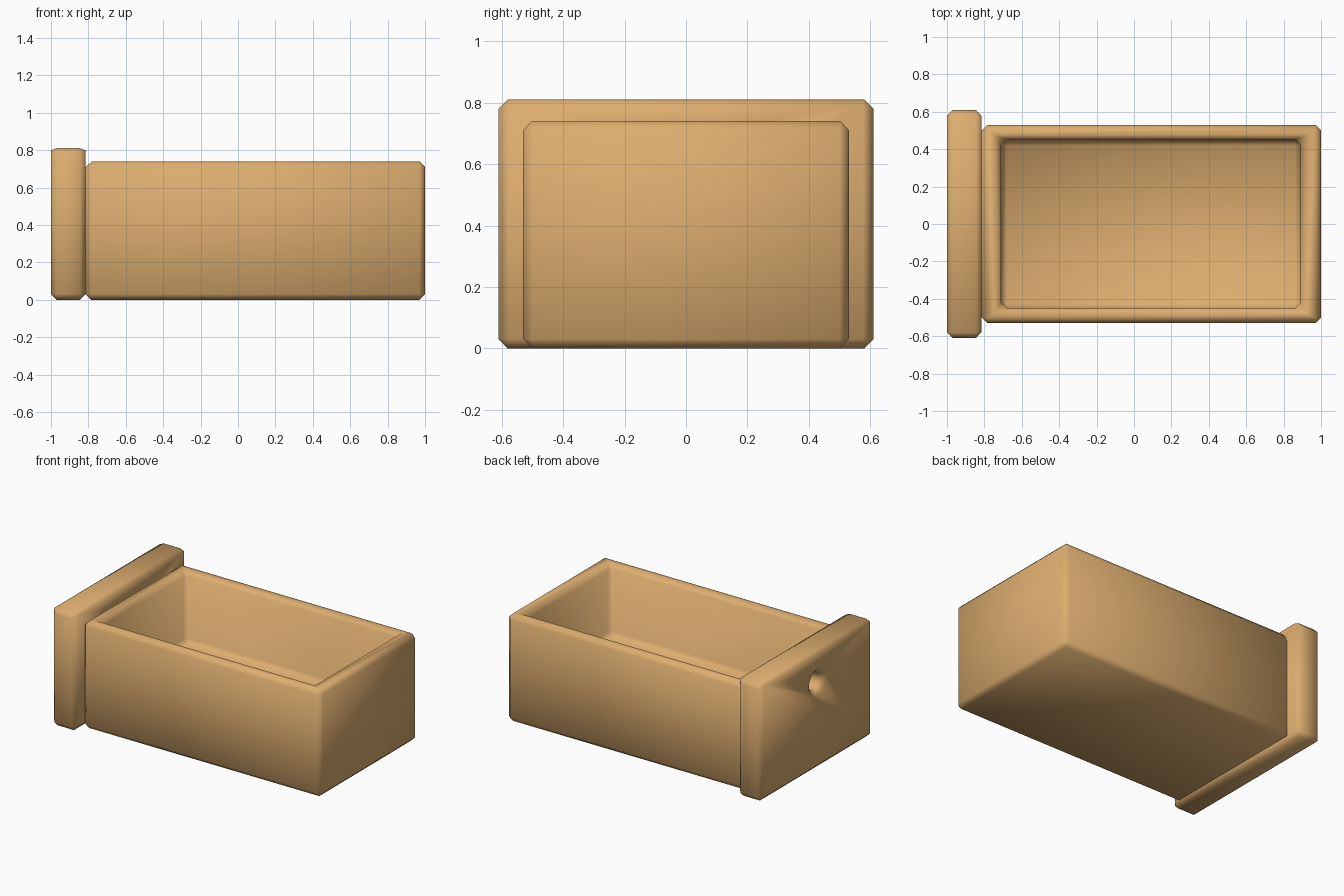
import bpy
import bmesh
from mathutils import Vector, Matrix
from math import pi

if "Cube" in bpy.data.objects:
    bpy.data.objects.remove(bpy.data.objects["Cube"])

wood = bpy.data.materials.new("wood")
wood.diffuse_color = (0.72, 0.42, 0.16, 1)
wood.use_nodes = True
wood.node_tree.nodes["Principled BSDF"].inputs["Base Color"].default_value = wood.diffuse_color


def add_object(name, bm):
    mesh = bpy.data.meshes.new(name)
    bm.to_mesh(mesh)
    bm.free()
    obj = bpy.data.objects.new(name, mesh)
    bpy.context.collection.objects.link(obj)
    return obj


def block(name, lo, hi):
    lo, hi = Vector(lo), Vector(hi)
    bm = bmesh.new()
    bmesh.ops.create_cube(bm, size=1)
    bmesh.ops.scale(bm, vec=hi - lo, verts=bm.verts)
    bmesh.ops.translate(bm, vec=(lo + hi) / 2, verts=bm.verts)
    return add_object(name, bm)


def cut(obj, cutter):
    mod = obj.modifiers.new("cut", 'BOOLEAN')
    mod.operation = 'DIFFERENCE'
    mod.solver = 'EXACT'
    mod.object = cutter
    cutter.hide_render = True
    cutter.hide_set(True)


def finish(obj):
    # Single-step softened edges, shaded smooth throughout
    mod = obj.modifiers.new("bevel", 'BEVEL')
    mod.width = 0.03
    mod.segments = 1
    mod.limit_method = 'ANGLE'
    mod.use_clamp_overlap = False
    obj.data.materials.append(wood)
    obj.data.polygons.foreach_set("use_smooth", [True] * len(obj.data.polygons))


# Drawer box with a deep open tray
drawer_box = block("drawer_box", (-0.815, -0.53, 0), (1, 0.53, 0.74))
tray = block("tray_cutter", (-0.71, -0.45, 0.25), (0.89, 0.45, 1.0))
tray.data.polygons.foreach_set("use_smooth", [True] * 6)
cut(drawer_box, tray)
finish(drawer_box)

# Front panel with a round finger hole
front_panel = block("front_panel", (-1, -0.61, 0), (-0.815, 0.61, 0.81))
bm = bmesh.new()
bmesh.ops.create_cone(bm, cap_ends=True, segments=32, radius1=0.06, radius2=0.06,
                      depth=0.6, matrix=Matrix.Translation((-0.9, 0, 0.6)) @ Matrix.Rotation(pi / 2, 4, 'Y'))
hole = add_object("finger_hole_cutter", bm)
hole.data.polygons.foreach_set("use_smooth", [True] * len(hole.data.polygons))
cut(front_panel, hole)
finish(front_panel)
